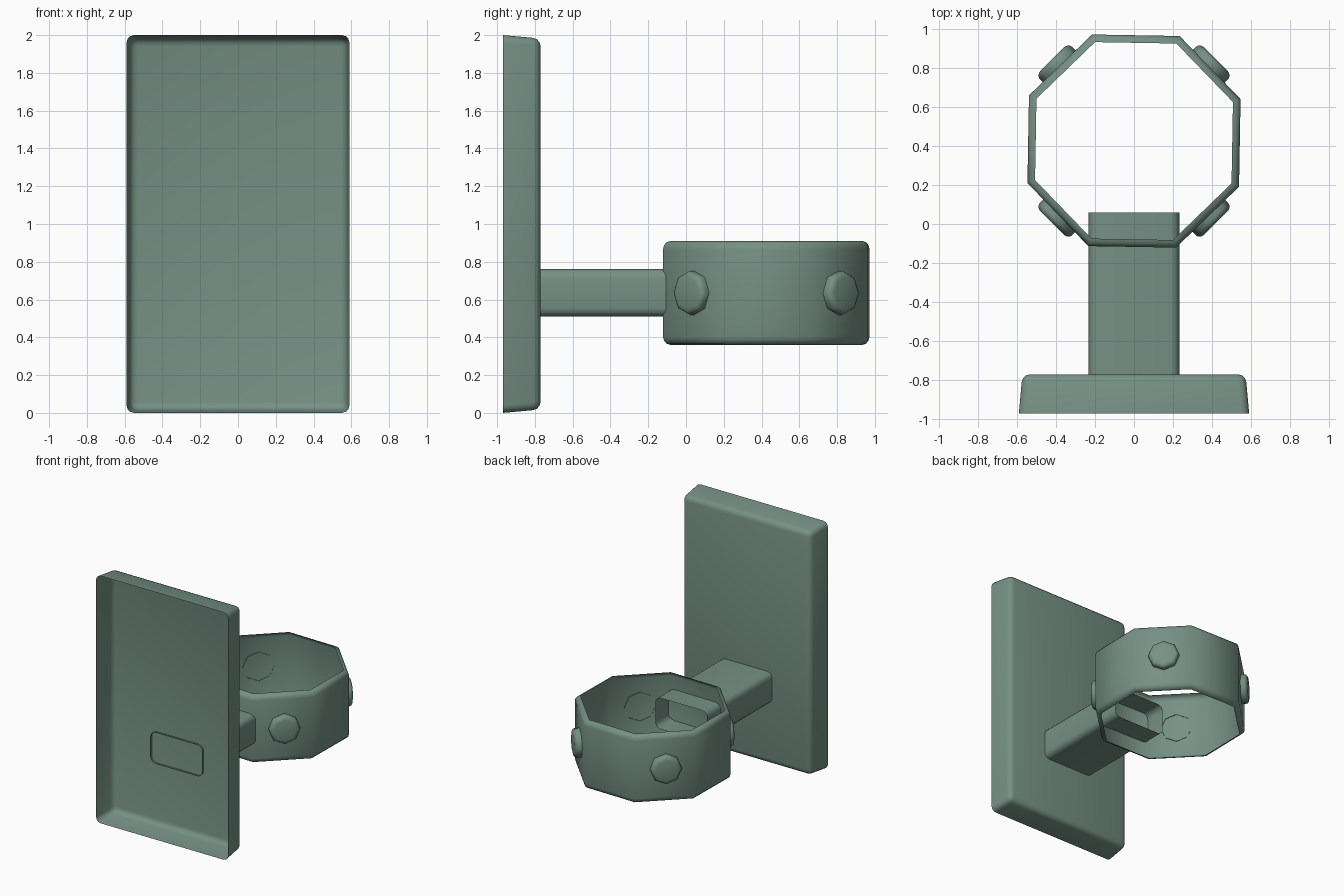
import bpy, bmesh, math
from mathutils import Vector, Matrix

if "Cube" in bpy.data.objects:
    bpy.data.objects.remove(bpy.data.objects["Cube"])

mat = bpy.data.materials.new("sage_green")
mat.diffuse_color = (0.18, 0.28, 0.232, 1)
mat.use_nodes = True
mat.node_tree.nodes["Principled BSDF"].inputs["Base Color"].default_value = mat.diffuse_color


def finish(bm, name, angle=60):
    me = bpy.data.meshes.new(name)
    bm.to_mesh(me)
    bm.free()
    ob = bpy.data.objects.new(name, me)
    bpy.context.collection.objects.link(ob)
    me.materials.append(mat)
    bpy.ops.object.select_all(action='DESELECT')
    ob.select_set(True)
    bpy.context.view_layer.objects.active = ob
    bpy.ops.object.shade_smooth_by_angle(angle=math.radians(angle))
    return ob


def open_box(name, front, back, open_back, bevel):
    """Thin-walled box along y; front/back = (y, half width, z low, z high)."""
    bm = bmesh.new()
    loops = []
    for y, w, lo, hi in (front, back):
        loops.append([bm.verts.new((x, y, z)) for x, z in
                      ((-w, lo), (w, lo), (w, hi), (-w, hi))])
    a, b = loops
    for i in range(4):
        j = (i + 1) % 4
        bm.faces.new((a[j], a[i], b[i], b[j]))
    if not open_back:
        bm.faces.new(b)
    bmesh.ops.recalc_face_normals(bm, faces=bm.faces[:])
    c = Vector((0, (front[0] + back[0]) / 2, (front[2] + front[3]) / 2))
    f = bm.faces[0]
    if f.normal.dot(f.calc_center_median() - c) < 0:
        bmesh.ops.reverse_faces(bm, faces=bm.faces[:])
    edges = [e for e in bm.edges if not e.is_boundary]
    bmesh.ops.bevel(bm, geom=edges, offset=bevel, segments=3, profile=0.5,
                    affect='EDGES', clamp_overlap=True)
    return finish(bm, name)


def lathe(name, profile, start, matrix, cap=False):
    """Eight-sided shell around local z from (radius, height) points."""
    bm = bmesh.new()
    rows = []
    for r, h in profile:
        rows.append([bm.verts.new((r * math.cos(start + k * math.pi / 4),
                                   r * math.sin(start + k * math.pi / 4), h))
                     for k in range(8)])
    for lo, hi in zip(rows, rows[1:]):
        for k in range(8):
            j = (k + 1) % 8
            bm.faces.new((lo[k], lo[j], hi[j], hi[k]))
    if cap:
        bm.faces.new(rows[-1])
    bm.transform(matrix)
    return finish(bm, name)


# wall plate: shallow tray, open at the front
open_box("wall_plate", (-0.97, 0.59, 0.0, 2.0), (-0.77, 0.572, 0.018, 1.982),
         False, 0.04)

# arm: open rounded tube running from the plate into the ring
open_box("arm", (-0.785, 0.232, 0.51, 0.762), (0.06, 0.232, 0.51, 0.762),
         True, 0.045)

# holder ring: thin octagonal band with edges rolled inward
R, b = 0.587, 0.042
CY, CZ, H = 0.425, 0.635, 0.275
arc = [(R - b + b * math.cos(t), H - b + b * math.sin(t))
       for t in (math.pi / 2 * i / 3 for i in range(4))]
profile = [(r, -h) for r, h in reversed(arc)] + arc
lathe("holder_ring", profile, math.radians(21.5),
      Matrix.Translation((0, CY, CZ)))

# four domed studs on the diagonal faces
stud = [(0.117, 0.538), (0.117, 0.568), (0.112, 0.581), (0.1, 0.59),
        (0.085, 0.594)]
for i in range(4):
    m = (Matrix.Translation((0, CY, CZ))
         @ Matrix.Rotation(math.radians(45 + 90 * i), 4, 'Z')
         @ Matrix.Rotation(math.pi / 2, 4, 'Y'))
    lathe("stud_%d" % (i + 1), stud, 0, m, cap=True)
